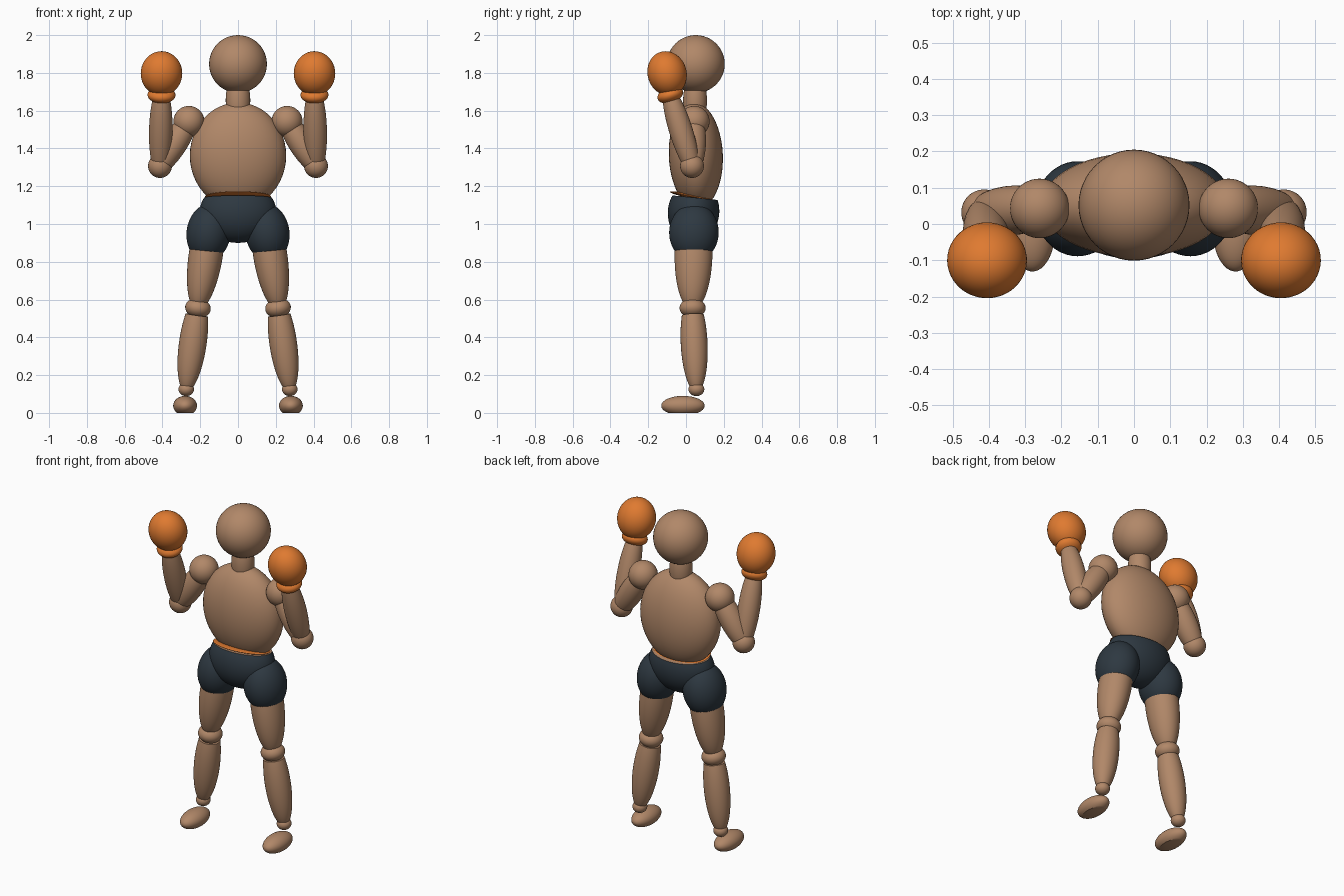
import bpy, bmesh, math
from mathutils import Vector, Matrix

if "Cube" in bpy.data.objects:
    bpy.data.objects.remove(bpy.data.objects["Cube"])


def material(name, rgb):
    m = bpy.data.materials.new(name)
    m.diffuse_color = (*rgb, 1)
    m.use_nodes = True
    m.node_tree.nodes["Principled BSDF"].inputs["Base Color"].default_value = m.diffuse_color
    return m


SKIN = material("skin", (0.44, 0.245, 0.14))
ORANGE = material("orange_leather", (0.74, 0.195, 0.03))
DARK = material("dark_cloth", (0.027, 0.04, 0.053))
UP = Vector((0, 0, 1))


def blob(name, center, radii, mat, axis=UP, lo=-1.0, hi=1.0, cap=None):
    """Ellipsoid along axis, cut flat at local heights lo and hi (-1..1)."""
    seg, rows = 48, 24
    a0, a1 = math.asin(lo), math.asin(hi)
    bm = bmesh.new()
    rings = []
    for i in range(rows + 1):
        a = a0 + (a1 - a0) * i / rows
        r, z = max(math.cos(a), 0.0), math.sin(a)
        if r < 1e-4:
            rings.append([bm.verts.new((0, 0, z))])
        else:
            rings.append([bm.verts.new((r * math.cos(2 * math.pi * k / seg),
                                        r * math.sin(2 * math.pi * k / seg), z))
                          for k in range(seg)])
    for p, q in zip(rings, rings[1:]):
        for k in range(seg):
            n = (k + 1) % seg
            if len(p) == 1:
                bm.faces.new((p[0], q[n], q[k]))
            elif len(q) == 1:
                bm.faces.new((p[k], p[n], q[0]))
            else:
                bm.faces.new((p[k], p[n], q[n], q[k]))
    if len(rings[0]) > 1:
        bm.faces.new(rings[0][::-1])
    if len(rings[-1]) > 1:
        bm.faces.new(rings[-1]).material_index = 1 if cap else 0
    rot = UP.rotation_difference(Vector(axis).normalized()).to_matrix().to_4x4()
    bm.transform(Matrix.Translation(center) @ rot @ Matrix.Diagonal((*radii, 1)))
    me = bpy.data.meshes.new(name)
    bm.to_mesh(me)
    bm.free()
    me.materials.append(mat)
    if cap:
        me.materials.append(cap)
    ob = bpy.data.objects.new(name, me)
    bpy.context.collection.objects.link(ob)
    bpy.context.view_layer.objects.active = ob
    bpy.ops.object.select_all(action='DESELECT')
    ob.select_set(True)
    bpy.ops.object.shade_smooth_by_angle(angle=math.radians(35))
    return ob


# Head, neck and trunk
blob("head", (0, 0.052, 1.847), (0.153, 0.153, 0.153), SKIN)
blob("neck", (0, 0.048, 1.655), (0.065, 0.063, 0.14), SKIN, lo=-0.5, hi=0.5)
blob("torso", (0, 0.052, 1.362), (0.255, 0.143, 0.281), SKIN, axis=(0, -0.04, 1))

# Shorts seat, tilted so the waist is higher in front
TILT = (0, 0.1, 1)
blob("shorts_seat", (0, 0.04, 1.063), (0.203, 0.136, 0.163), DARK, axis=TILT, hi=0.47, cap=SKIN)
# Waistband
blob("waistband", (0, 0.035, 1.146), (0.175, 0.123, 0.012), ORANGE, axis=(0, 0.2, 1))

for s, side in ((-1, "left"), (1, "right")):
    def P(x, y, z):
        return Vector((s * x, y, z))

    def part(name, c, radii, mat, **kw):
        blob(side + "_" + name, c, radii, mat, **kw)

    # Arm joints
    shoulder, elbow, wrist = P(0.26, 0.043, 1.543), P(0.413, 0.032, 1.307), P(0.405, -0.085, 1.68)
    part("shoulder", shoulder, (0.082, 0.082, 0.082), SKIN)
    part("elbow", elbow, (0.063, 0.063, 0.063), SKIN)
    part("upper_arm", (shoulder + elbow) / 2, (0.068, 0.068, 0.2), SKIN,
         axis=shoulder - elbow, lo=-0.72, hi=0.72)
    fore = wrist - elbow
    part("forearm", (elbow + wrist) / 2, (0.062, 0.062, 0.26), SKIN, axis=fore, lo=-0.75, hi=0.75)
    # Glove and cuff
    part("glove_cuff", P(0.405, -0.083, 1.683), (0.074, 0.07, 0.042), ORANGE, axis=fore, lo=-0.8, hi=0.8)
    part("glove", P(0.405, -0.1, 1.797), (0.11, 0.103, 0.119), ORANGE, axis=fore)

    # Leg joints
    hip, knee, ankle = P(0.135, 0.045, 1.05), P(0.212, 0.035, 0.555), P(0.274, 0.055, 0.125)
    part("shorts_leg", P(0.155, 0.042, 0.955), (0.117, 0.131, 0.155), DARK, axis=hip - knee, lo=-0.74)
    part("thigh", P(0.17, 0.04, 0.84), (0.09, 0.1, 0.3), SKIN, axis=hip - knee, lo=-0.86, hi=0.4)
    part("knee", knee, (0.068, 0.069, 0.052), SKIN, axis=hip - ankle)
    part("shin", P(0.239, 0.043, 0.37), (0.073, 0.071, 0.262), SKIN, axis=knee - ankle, lo=-0.88, hi=0.57)
    part("ankle", ankle, (0.041, 0.042, 0.036), SKIN)
    # Foot with a flat sole
    part("foot", P(0.28, -0.016, 0.038), (0.063, 0.115, 0.052), SKIN, lo=-0.73)
